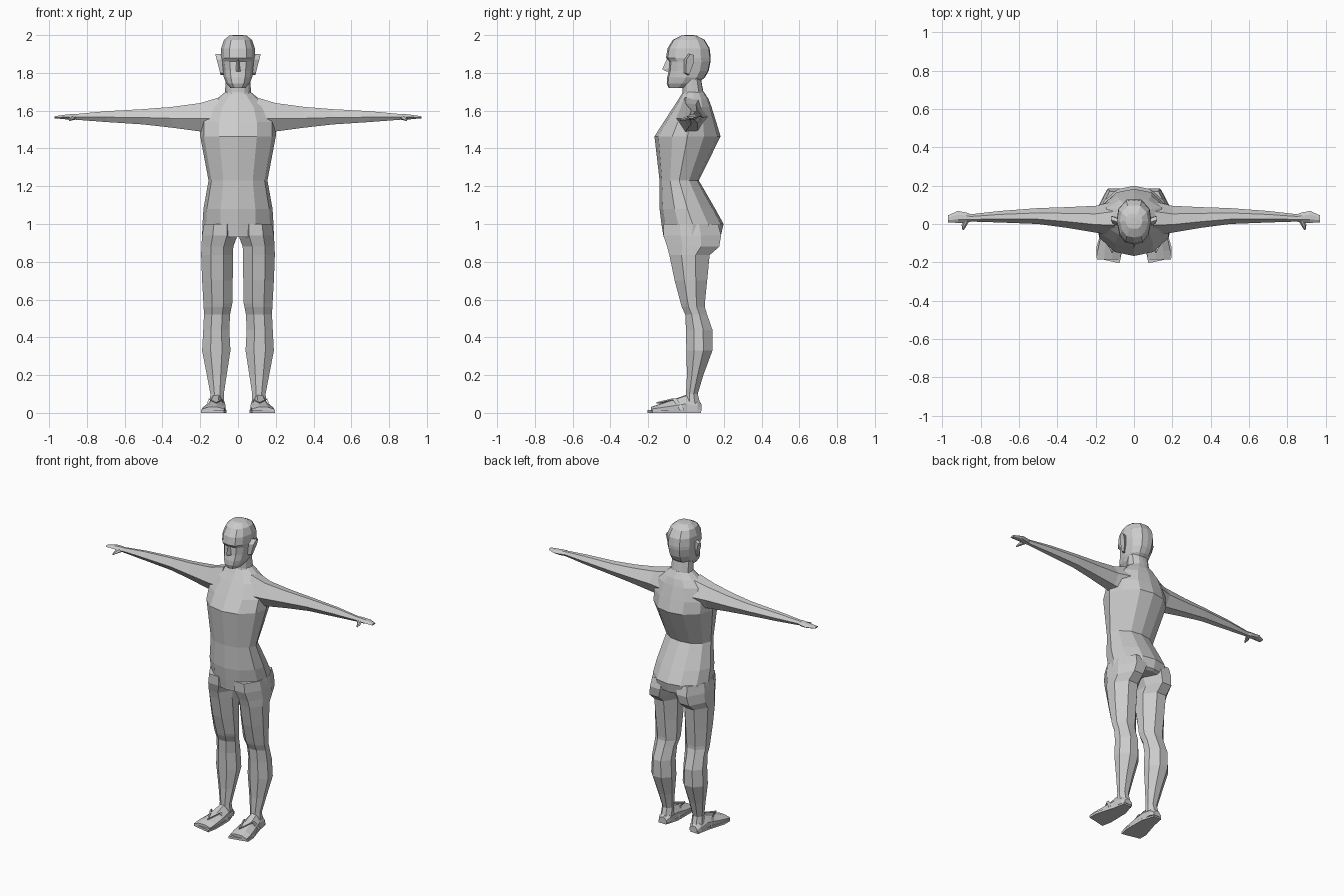
import bpy, bmesh


def loft(name, rings, mirror=False):
    """Skin a list of equal-length point rings and cap both ends."""
    bm = bmesh.new()
    rows = [[bm.verts.new(p) for p in ring] for ring in rings]
    for a, b in zip(rows, rows[1:]):
        for i in range(len(a)):
            j = (i + 1) % len(a)
            bm.faces.new((a[i], a[j], b[j], b[i]))
    bm.faces.new(rows[0])
    bm.faces.new(rows[-1])
    bmesh.ops.recalc_face_normals(bm, faces=bm.faces)
    mesh = bpy.data.meshes.new(name)
    bm.to_mesh(mesh)
    bm.free()
    obj = bpy.data.objects.new(name, mesh)
    bpy.context.collection.objects.link(obj)
    if mirror:
        mod = obj.modifiers.new("mirror", "MIRROR")
        mod.use_mirror_merge = False
    return obj


def body_ring(z, front, back, w, shape):
    """Symmetric ring at height z; shape = (width fraction, depth fraction)."""
    half = [(u * w, front + v * (back - front), z) for u, v in shape]
    return half + [(-x, y, z) for x, y, z in reversed(half) if x > 0]


def section(shape, a0, a1, b0, b1):
    """Fit a unit polygon into the given rectangle."""
    return [(a0 + u * (a1 - a0), b0 + v * (b1 - b0)) for u, v in shape]


OCT = [(.3, 0), (.7, 0), (1, .3), (1, .65), (.7, 1), (.3, 1), (0, .65), (0, .3)]
HEX = [(0, .45), (.3, 0), (.75, .05), (1, .5), (.7, .95), (.3, 1)]
TORSO = [(0, 0), (.5, .06), (.9, .27), (1, .5), (.85, .75), (.45, .95), (0, 1)]
HEAD = [(0, 0), (.5, .04), (.82, .2), (1, .5), (.9, .78), (.45, .98), (0, 1)]

# Torso: z, front, back, half width
torso = [(.93, -.12, .17, .17), (.94, -.12, .185, .19), (1.0, -.13, .199, .188),
         (1.08, -.14, .155, .183), (1.23, -.14, .068, .156), (1.464, -.167, .183, .2),
         (1.54, -.118, .16, .2), (1.62, -.066, .135, .165), (1.66, -.04, .12, .115),
         (1.7, -.015, .095, .066)]
loft("torso", [body_ring(*r, TORSO) for r in torso])

# Neck and head
neck = [(1.64, -.03, .1, .075), (1.7, -.018, .092, .068), (1.79, -.02, .075, .066)]
loft("neck", [body_ring(*r, HEAD) for r in neck])
head = [(1.72, -.092, .005, .04), (1.745, -.102, .06, .062), (1.775, -.1, .1, .075),
        (1.81, -.092, .12, .08), (1.86, -.088, .13, .088), (1.88, -.106, .131, .091),
        (1.93, -.098, .125, .089), (1.975, -.07, .098, .074), (1.998, -.025, .055, .045),
        (2.0, 0, .035, .02)]
loft("head", [body_ring(*r, HEAD) for r in head])

# Nose wedge, from the brow down to the tip
nose = [(1.875, .008, -.1), (1.82, .014, -.126), (1.808, .02, -.105)]
loft("nose", [[(-w, -.08, z), (0, y, z), (w, -.08, z)] for z, w, y in nose])

# Ears: flat plates leaning away from the head
ear = [(-.012, 1.8), (.005, 1.79), (.028, 1.85), (.03, 1.895), (.01, 1.9), (-.01, 1.87)]
loft("ear", [[(x + (z - 1.79) * t, y + dy, z) for y, z in ear]
             for x, t, dy in ((.076, .1, 0), (.092, .26, .012))], True)

# Arms: x, y range, z range
arm = [(.1, -.06, .12, 1.47, 1.67), (.2, -.045, .095, 1.49, 1.64),
       (.35, -.02, .088, 1.51, 1.62), (.5, .0, .083, 1.527, 1.608),
       (.7, .008, .068, 1.54, 1.597), (.86, .013, .05, 1.552, 1.582)]
loft("arm", [[(x, y, z) for y, z in section(HEX, *r)] for x, *r in arm], True)

# Hands with a thumb each
hand = [(.85, .013, .05, 1.553, 1.582), (.875, .006, .06, 1.551, 1.583),
        (.92, .006, .068, 1.555, 1.578), (.972, .008, .045, 1.56, 1.57)]
loft("hand", [[(x, y, z) for y, z in section(HEX, *r)] for x, *r in hand], True)
thumb = [(.02, .857, .89, 1.552, 1.576), (-.005, .872, .9, 1.548, 1.566),
         (-.032, .888, .896, 1.546, 1.554)]
loft("thumb", [[(x, y, z) for x, z in section(HEX, *r)] for y, *r in thumb], True)

# Legs: z, x range, y range
leg = [(1.0, .005, .18, -.12, .17), (.94, .002, .19, -.12, .186),
       (.88, .025, .194, -.1, .176), (.835, .026, .195, -.088, .125),
       (.7, .028, .19, -.06, .112), (.58, .03, .183, -.028, .1),
       (.56, .034, .182, -.022, .1), (.52, .042, .18, -.004, .112),
       (.44, .046, .184, .0, .14), (.33, .04, .19, .002, .14),
       (.2, .06, .165, .005, .092), (.1, .075, .146, .0, .062), (.05, .072, .15, -.005, .075)]
loft("leg", [[(x, y, z) for x, y in section(OCT, *r)] for z, *r in leg], True)

# Feet: y, x range, top height
SLOPE = [(0, 0), (1, 0), (1, .45), (.7, .95), (.35, 1), (0, .5)]
foot = [(.083, .085, .14, .045), (.06, .073, .152, .075), (0, .07, .158, .095),
        (-.07, .066, .175, .07), (-.14, .068, .19, .047), (-.185, .073, .192, .032)]
loft("foot", [[(x, y, z) for x, z in section(SLOPE, x0, x1, .01, h)]
              for y, x0, x1, h in foot], True)

# Sandal soles and straps
sole = [(.09, .08), (.145, .08), (.16, .0), (.196, -.12), (.197, -.178),
        (.075, -.205), (.062, -.14), (.064, .0)]
loft("sandal_sole", [[(x, y, z) for x, y in sole] for z in (0, .015)], True)
for name, path in (("inner_strap", [(.064, -.02, .012), (.085, -.06, .066), (.115, -.145, .05)]),
                   ("outer_strap", [(.172, -.02, .012), (.155, -.06, .07), (.115, -.145, .05)])):
    loft(name, [[(x, y - .01, z), (x, y + .01, z), (x, y + .01, z + .007), (x, y - .01, z + .007)]
                for x, y, z in path], True)
